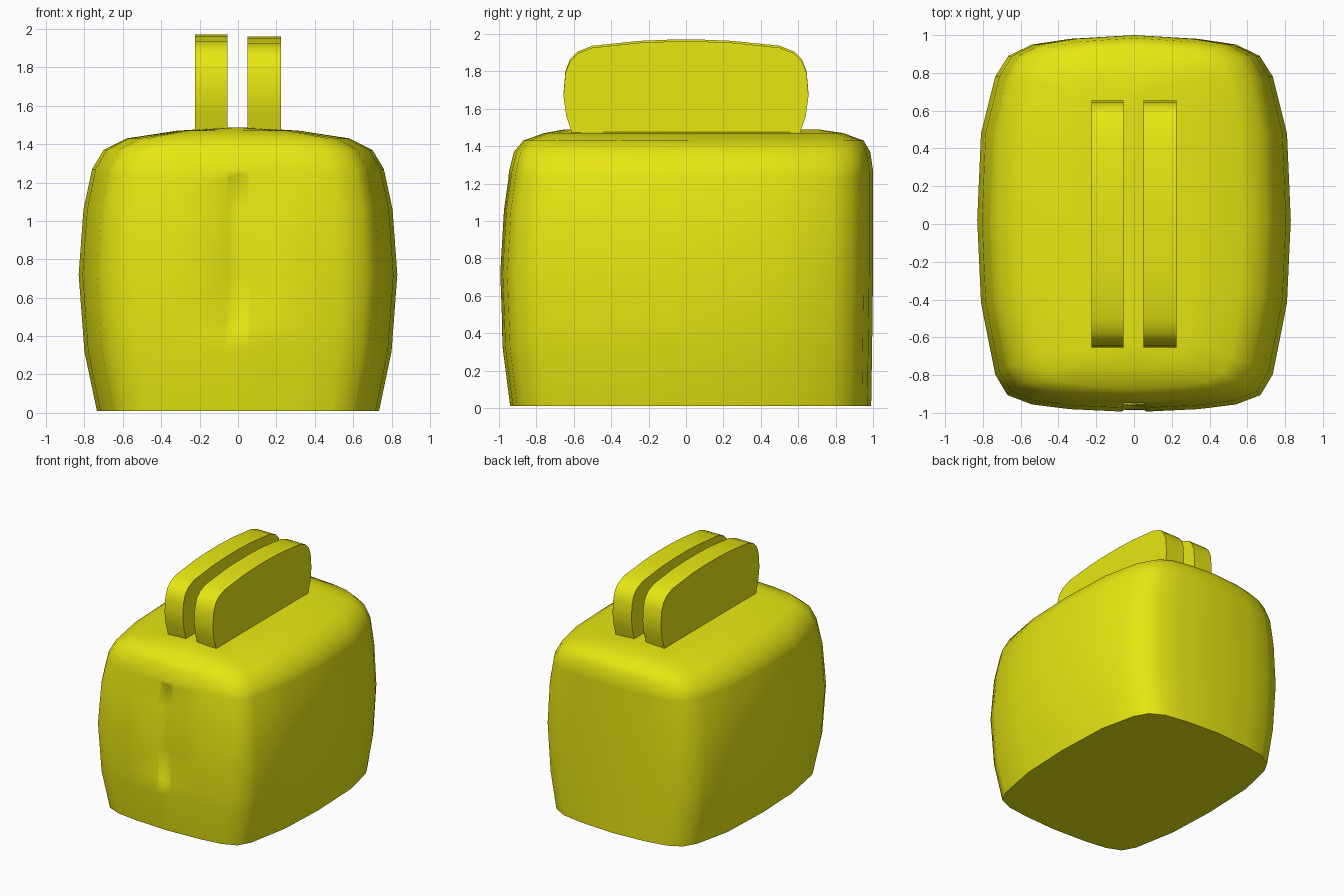
import bpy, bmesh
from math import radians

if "Cube" in bpy.data.objects:
    bpy.data.objects.remove(bpy.data.objects["Cube"])

mat = bpy.data.materials.new("yellow")
mat.diffuse_color = (0.8, 0.8, 0.006, 1)
mat.use_nodes = True
mat.node_tree.nodes["Principled BSDF"].inputs["Base Color"].default_value = mat.diffuse_color


def finish(bm, name, angle):
    bmesh.ops.recalc_face_normals(bm, faces=bm.faces)
    mesh = bpy.data.meshes.new(name)
    bm.to_mesh(mesh)
    bm.free()
    mesh.materials.append(mat)
    ob = bpy.data.objects.new(name, mesh)
    bpy.context.collection.objects.link(ob)
    bpy.ops.object.select_all(action='DESELECT')
    ob.select_set(True)
    bpy.context.view_layer.objects.active = ob
    bpy.ops.object.shade_smooth_by_angle(angle=radians(angle))
    return ob


# body sections: height, half width, front y, back y
sections = [(0.01, .735, .94, .99), (.32, .80, .98, .995), (.72, .83, .995, 1.0),
            (1.06, .805, .975, 1.0), (1.27, .76, .945, 1.0), (1.37, .70, .92, .985),
            (1.43, .58, .87, .95), (1.47, .32, .76, .84), (1.488, .02, .66, .72)]
# right half of the plan outline, front to back
half = [(0, -1), (.05, -.999), (.065, -.998), (.34, -.985), (.54, -.96), (.67, -.91), (.735, -.80),
        (.81, -.42), (.83, .02), (.81, .48), (.735, .78), (.665, .89), (.54, .95), (.34, .98), (0, 1)]
outline = half + [(-x, y) for x, y in half[-2:0:-1]]


def section_at(z):
    for a, b in zip(sections, sections[1:]):
        if a[0] <= z <= b[0]:
            t = (z - a[0]) / (b[0] - a[0])
            return [p + (q - p) * t for p, q in zip(a, b)]


# body loft, with a shallow lever groove pressed into the front
bm = bmesh.new()
rings = []
for z in sorted([s[0] for s in sections] + [.44, .455, 1.225, 1.24]):
    _, w, front, back = section_at(z)
    ring = []
    for x, y in outline:
        px, py = x * w / .83, y * (front if y < 0 else back)
        if abs(x) < .06 and y < 0 and .45 < z < 1.23:
            py += .012
        ring.append(bm.verts.new((px, py, z)))
    rings.append(ring)
n = len(outline)
for a, b in zip(rings, rings[1:]):
    for i in range(n):
        j = (i + 1) % n
        bm.faces.new((a[i], a[j], b[j], b[i]))
bm.faces.new(rings[0])
bm.faces.new(rings[-1])
finish(bm, "toaster_body", 60)

# toast slices: one rounded profile, extruded across x
edge = [(.60, 1.43), (.61, 1.48), (.64, 1.57), (.655, 1.68), (.645, 1.80), (.62, 1.865),
        (.58, 1.905), (.50, 1.937), (.25, 1.963), (.08, 1.97)]
profile = edge + [(-y, z) for y, z in reversed(edge)]
for name, x0, x1, dz in (("toast_left", -.225, -.055, 0), ("toast_right", .05, .225, -.01)):
    bm = bmesh.new()
    face = bm.faces.new([bm.verts.new((x0, y, z + dz)) for y, z in profile])
    ext = bmesh.ops.extrude_face_region(bm, geom=[face], use_keep_orig=True)
    moved = [v for v in ext["geom"] if isinstance(v, bmesh.types.BMVert)]
    bmesh.ops.translate(bm, vec=(x1 - x0, 0, 0), verts=moved)
    finish(bm, name, 40)
